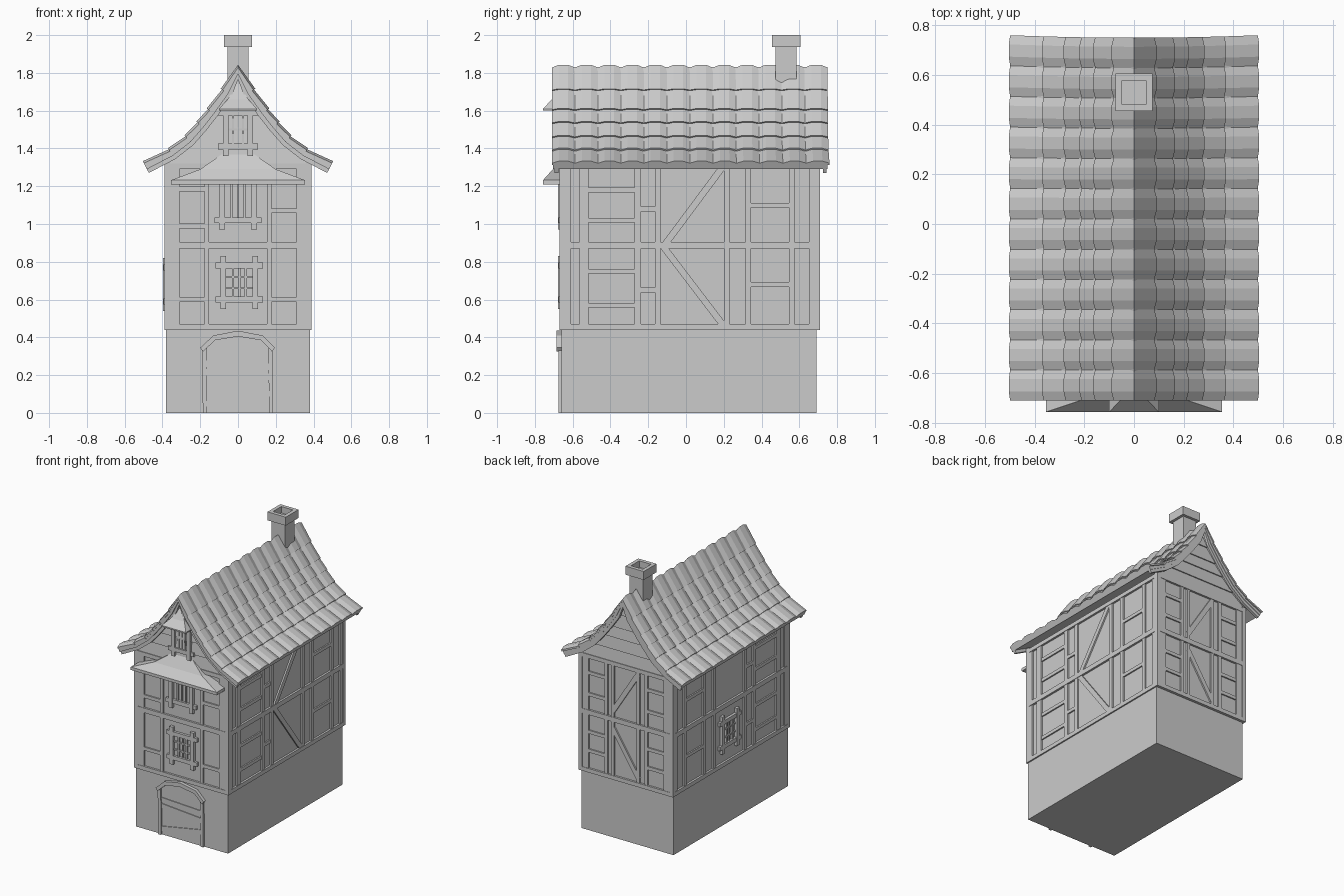
import bpy, bmesh, math
from mathutils import Vector as V

if "Cube" in bpy.data.objects:
    bpy.data.objects.remove(bpy.data.objects["Cube"])


def loft(bm, rings):
    """Closed solid through rings of equal point count."""
    rs = [[bm.verts.new(p) for p in r] for r in rings]
    n = len(rs[0])
    faces = [bm.faces.new(rs[0]), bm.faces.new(rs[-1])]
    for a, b in zip(rs, rs[1:]):
        for i in range(n):
            j = (i + 1) % n
            faces.append(bm.faces.new((a[i], a[j], b[j], b[i])))
    bmesh.ops.recalc_face_normals(bm, faces=faces)


def finish(bm, name):
    me = bpy.data.meshes.new(name)
    bm.to_mesh(me)
    bm.free()
    ob = bpy.data.objects.new(name, me)
    bpy.context.collection.objects.link(ob)
    return ob


def rect(x0, x1, y0, y1, z):
    return [(x0, y0, z), (x1, y0, z), (x1, y1, z), (x0, y1, z)]


def box(name, x0, x1, y0, y1, z0, z1):
    bm = bmesh.new()
    loft(bm, [rect(x0, x1, y0, y1, z0), rect(x0, x1, y0, y1, z1)])
    return finish(bm, name)


# wall coordinates: u along the wall, z up, d outward from the plaster
WALL = {
    'front': lambda u, z, d: (u, -0.655 - d, z),
    'back': lambda u, z, d: (u, 0.695 + d, z),
    'right': lambda u, z, d: (0.375 + d, u, z),
    'left': lambda u, z, d: (-0.375 - d, u, z),
}


def poly(bm, side, pts, d1, d0=-0.01):
    f = WALL[side]
    loft(bm, [[f(u, z, d0) for u, z in pts], [f(u, z, d1) for u, z in pts]])


def beam(bm, side, u0, z0, u1, z1, w, d=0.015):
    n = V((z0 - z1, u1 - u0)).normalized() * w / 2
    poly(bm, side, [(u0 + n.x, z0 + n.y), (u1 + n.x, z1 + n.y),
                    (u1 - n.x, z1 - n.y), (u0 - n.x, z0 - n.y)], d)


def window(name, side, u, z, w, h, bars=1):
    bm = bmesh.new()
    for s in (-1, 1):
        beam(bm, side, u + s * w / 2, z - h / 2 - .05, u + s * w / 2, z + h / 2 + .05, .03, .022)
        beam(bm, side, u - w / 2 - .04, z + s * h / 2, u + w / 2 + .04, z + s * h / 2, .03, .019)
        beam(bm, side, u + s * w / 5, z - h / 2, u + s * w / 5, z + h / 2, .012, .012)
    beam(bm, side, u, z - h / 2, u, z + h / 2, .01, .009)
    for i in range(bars):
        zz = z - h / 2 + h * (i + 1) / (bars + 1)
        beam(bm, side, u - w / 2, zz, u + w / 2, zz, .01, .01)
    finish(bm, name)


# main masses
box('stone_base', -.38, .38, -.66, .69, 0, .45)
box('plaster_walls', -.375, .375, -.655, .695, .44, 1.33)

# timber framing: posts, long rails, short rails (u0, u1, z) and braces per side
END_POSTS = [(-.335, .05), (-.165, .025), (.165, .025), (.335, .05)]
SIDE_POSTS = [(-.64, .06), (-.54, .05), (-.255, .035), (-.15, .03),
              (.215, .03), (.33, .03), (.56, .03), (.68, .06)]
SIDE_RAILS = [(-.54, -.255, z) for z in (.57, .75, 1.02, 1.18)] + \
    [(-.255, -.15, z) for z in (.65, 1.08)] + [(.33, .56, z) for z in (.68, 1.10)]
FRAMES = {
    'front': (END_POSTS, [(-.335, -.165, .6), (.165, .335, .6), (-.335, -.165, .99),
                          (.165, .335, 1.07), (-.335, -.165, 1.185)], []),
    'back': (END_POSTS + [(-.1, .025), (.11, .025)],
             [(s * .335, s * .165, z) for s in (-1, 1) for z in (.6, .74, 1.02, 1.18)],
             [(-.1, 1.28, .11, .95), (.11, .82, -.1, .5)]),
    'right': (SIDE_POSTS, SIDE_RAILS, [(.2, 1.31, -.12, .88), (-.12, .88, .2, .46)]),
    'left': (SIDE_POSTS, SIDE_RAILS, []),
}
for side, (posts, rails, braces) in FRAMES.items():
    bm = bmesh.new()
    a, b = (-.385, .385) if side in ('front', 'back') else (-.665, .705)
    for u, w in posts:
        beam(bm, side, u, .44, u, 1.32, w, .012)
    for z, w in ((.455, .03), (.888, .035), (1.305, .03)):
        beam(bm, side, a, z, b, z, w, .015)
    for u0, u1, z in rails:
        beam(bm, side, u0, z, u1, z, .025, .01)
    for u0, z0, u1, z1 in braces:
        beam(bm, side, u0, z0, u1, z1, .035, .011)
    finish(bm, side + '_timber_frame')
bm = bmesh.new()
for x in (-.375, .375):
    for y in (-.655, .695):
        loft(bm, [rect(x - .015, x + .015, y - .015, y + .015, z) for z in (.44, 1.33)])
finish(bm, 'corner_posts')

# windows
window('front_lower_window', 'front', .007, .69, .17, .18, 2)
window('front_upper_window', 'front', 0, 1.13, .17, .22, 0)
window('gable_window', 'front', 0, 1.5, .13, .18, 1)
window('left_window', 'left', .035, .68, .17, .18, 2)

# arched door
bm = bmesh.new()
outer = [(-.2, .345), (-.13, .41), (0, .435), (.13, .41), (.195, .345)]
inner = [(-.185, .325), (-.12, .385), (0, .405), (.12, .385), (.18, .325)]
for i in range(4):
    poly(bm, 'front', [outer[i], outer[i + 1], inner[i + 1], inner[i]], .03)
poly(bm, 'front', [(-.19, .34), (-.165, .36), (-.163, 0), (-.186, 0)], .02)
poly(bm, 'front', [(.16, .36), (.183, .34), (.186, 0), (.165, 0)], .02)
finish(bm, 'door_frame')
bm = bmesh.new()
poly(bm, 'front', [(-.17, 0), (.17, 0)] + inner[::-1], .008)
for z0, z1 in ((.045, .105), (.215, .19), (.26, .245)):
    beam(bm, 'front', -.165, z0, .165, z1, .035, .014)
finish(bm, 'door_boards')

# roof profile from ridge to eave
PROF = [(0, 1.828), (.075, 1.705), (.15, 1.6), (.205, 1.53), (.27, 1.455), (.36, 1.385), (.495, 1.315)]


def off(i, d):
    """Profile point i moved d outward."""
    if i == 0:
        return V((0, PROF[0][1] + d * 1.25))
    t = V(PROF[min(i + 1, len(PROF) - 1)]) - V(PROF[i - 1])
    n = V((-t.y, t.x)).normalized()
    return V(PROF[i]) + n * d


def half_width(z):
    """Gable half width beneath the roof at height z."""
    pts = [off(i, -.03) for i in range(len(PROF))]
    for p, q in zip(pts, pts[1:]):
        if q.y <= z <= p.y:
            return p.x + (q.x - p.x) * (p.y - z) / (p.y - q.y)
    return 0.0 if z > 1.6 else .385


def arch(d0, d1, y):
    n = len(PROF)
    top = [off(i, d0) for i in range(n)]
    bot = [off(i, d1) for i in range(n)]
    ring = [(-p.x, y, p.y) for p in top[:0:-1]] + [(p.x, y, p.y) for p in top]
    return ring + [(p.x, y, p.y) for p in bot[::-1]] + [(-p.x, y, p.y) for p in bot[1:]]


# roof slab and barge boards
bm = bmesh.new()
loft(bm, [arch(.002, -.028, -.705), arch(.002, -.028, .748)])
finish(bm, 'roof_slab')
for name, y in (('front_barge_board', -.695), ('back_barge_board', .725)):
    bm = bmesh.new()
    loft(bm, [arch(-.02, -.05, y), arch(-.02, -.05, y + .02)])
    finish(bm, name)

# barrel roof tiles, 12 columns on both slopes
COLS, Y0, Y1 = 12, -.71, .75
bm = bmesh.new()
for s in (-1, 1):
    for c in range(COLS):
        for r in range(len(PROF) - 1):
            rings = []
            for i, lift in ((r, 0), (r + 1, .008)):
                ring = []
                for v, d in ((0, 0), (.3, .012), (.7, .012), (1, 0), (1, -.012), (0, -.012)):
                    p = off(i, d + lift)
                    y = Y0 + (Y1 - Y0) * (c + v) / COLS
                    y += .01 * (p.x / .5) ** 2 * max(0, y / Y1)
                    ring.append((s * p.x, y, p.y))
                rings.append(ring)
            loft(bm, rings)
finish(bm, 'roof_tiles')

# gable clapboards
for side in ('front', 'back'):
    bm = bmesh.new()
    f = WALL[side]
    levels = [1.32, 1.41, 1.5, 1.58, 1.68, 1.785]
    for z0, z1 in zip(levels, levels[1:]):
        a, b = min(half_width(z0), .39), max(half_width(z1), .004)
        loft(bm, [[f(u, z, d) for u, z, d in ((-a, z0, -.03), (a, z0, -.03), (a, z0, k), (-a, z0, k))]
                  for k in (.01,)] +
             [[f(u, z1, d) for u, d in ((-b, -.03), (b, -.03), (b, .002), (-b, .002))]])
    finish(bm, side + '_gable_boards')


# hipped canopies over the front windows
def canopy(name, levels):
    bm = bmesh.new()
    loft(bm, [rect(-w, w, y, -.65, z) for w, y, z in levels])
    finish(bm, name)


canopy('wide_canopy', [(.355, -.757, 1.21), (.355, -.757, 1.232), (.2, -.705, 1.29), (.085, -.66, 1.37)])
canopy('gable_canopy', [(.1, -.757, 1.6), (.1, -.757, 1.61), (.055, -.71, 1.66), (.004, -.66, 1.745)])

# chimney with hollow cap
box('chimney_shaft', -.055, .055, .475, .585, 1.7, 1.95)
bm = bmesh.new()
cx = lambda r, z: rect(-r, r, .53 - r, .53 + r, z)
loft(bm, [cx(.055, 1.937), cx(.075, 1.937), cx(.075, 2.0), cx(.048, 2.0), cx(.048, 1.952)])
finish(bm, 'chimney_cap')
